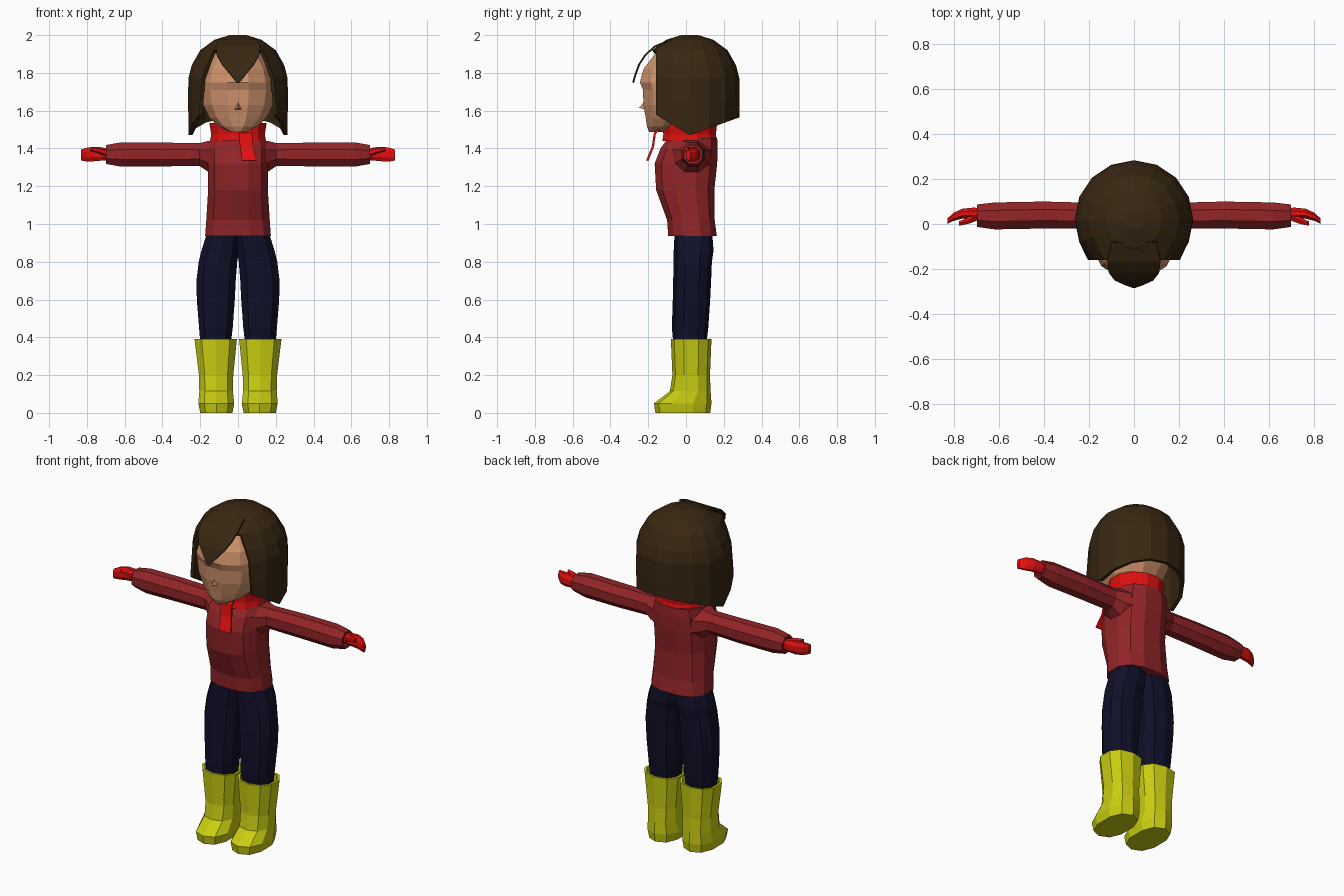
import bpy, bmesh, math
from mathutils import Vector


def material(name, rgb):
    m = bpy.data.materials.new(name)
    m.diffuse_color = (*rgb, 1)
    return m


SKIN = material("skin", (0.62, 0.29, 0.145))
HAIR = material("dark_brown", (0.040, 0.020, 0.006))
KNIT = material("dark_red", (0.29, 0.018, 0.021))
RED = material("bright_red", (0.75, 0.005, 0.005))
NAVY = material("navy", (0.005, 0.005, 0.022))
YELLOW = material("yellow", (0.58, 0.61, 0.005))


def finish(name, bm, mat, mirror=False, thick=0, offset=-1):
    bmesh.ops.recalc_face_normals(bm, faces=bm.faces[:])
    me = bpy.data.meshes.new(name)
    bm.to_mesh(me)
    bm.free()
    me.materials.append(mat)
    ob = bpy.data.objects.new(name, me)
    bpy.context.collection.objects.link(ob)
    if mirror:
        mod = ob.modifiers.new("mirror", 'MIRROR')
        mod.use_mirror_merge = False
    if thick:
        mod = ob.modifiers.new("thickness", 'SOLIDIFY')
        mod.thickness = thick
        mod.offset = offset
    return ob


def outline(n, p):
    """Unit superellipse scaled so it touches -1 and 1 on both axes."""
    pts = []
    for i in range(n):
        a = 2 * math.pi * (i + 0.5) / n
        c, s = math.cos(a), math.sin(a)
        pts.append((math.copysign(abs(c) ** p, c), math.copysign(abs(s) ** p, s)))
    mx = max(abs(u) for u, v in pts)
    my = max(abs(v) for u, v in pts)
    return [(u / mx, v / my) for u, v in pts]


def loft(name, rings, mat, mirror=False, cap=True):
    bm = bmesh.new()
    rows = [[bm.verts.new(p) for p in r] for r in rings]
    n = len(rows[0])
    for a, b in zip(rows, rows[1:]):
        for i in range(n):
            j = (i + 1) % n
            bm.faces.new((a[i], a[j], b[j], b[i]))
    if cap:
        bm.faces.new(rows[0])
        bm.faces.new(rows[-1])
    return finish(name, bm, mat, mirror)


def upright(sections, n=12, p=0.85):
    """Rings from (z, x0, x1, y0, y1)."""
    o = outline(n, p)
    return [[Vector(((x0 + x1) / 2 + u * (x1 - x0) / 2,
                     (y0 + y1) / 2 + v * (y1 - y0) / 2, z)) for u, v in o]
            for z, x0, x1, y0, y1 in sections]


def sideways(sections, n=8, p=1.0):
    """Rings from (x, cy, cz, ry, rz)."""
    o = outline(n, p)
    return [[Vector((x, cy + u * ry, cz + v * rz)) for u, v in o]
            for x, cy, cz, ry, rz in sections]


def centred(sections):
    return [(z, -r, r, y0, y1) for z, r, y0, y1 in sections]


# Boots with a hollow rim
loft("boots", upright([
    (0, 0.03, 0.20, -0.162, 0.128), (0.05, 0.02, 0.21, -0.17, 0.135),
    (0.115, 0.027, 0.205, -0.085, 0.13), (0.20, 0.025, 0.207, -0.072, 0.127),
    (0.39, 0.006, 0.230, -0.08, 0.135), (0.39, 0.02, 0.216, -0.067, 0.122),
    (0.34, 0.025, 0.21, -0.062, 0.117)], 10), YELLOW, True)

# Trousers
loft("trouser_legs", upright([
    (0.33, 0.04, 0.198, -0.058, 0.10), (0.40, 0.034, 0.202, -0.07, 0.112),
    (0.45, 0.028, 0.206, -0.075, 0.118), (0.60, 0.017, 0.218, -0.07, 0.128),
    (0.70, 0.012, 0.22, -0.068, 0.133), (0.80, 0.004, 0.208, -0.065, 0.137),
    (0.86, -0.005, 0.193, -0.065, 0.146), (0.96, -0.01, 0.162, -0.06, 0.138)], 10), NAVY, True)

# Sweater body and sleeves
loft("sweater_body", upright(centred([
    (0.937, 0.174, -0.094, 0.163), (1.02, 0.168, -0.10, 0.152),
    (1.18, 0.158, -0.158, 0.15), (1.32, 0.158, -0.166, 0.165),
    (1.40, 0.158, -0.135, 0.168), (1.455, 0.145, -0.095, 0.165)]), 12, 0.8), KNIT)
loft("sleeves", sideways([
    (0.11, 0.02, 1.355, 0.115, 0.09), (0.155, 0.028, 1.357, 0.09, 0.083),
    (0.205, 0.037, 1.368, 0.058, 0.06), (0.40, 0.04, 1.368, 0.06, 0.063),
    (0.62, 0.036, 1.368, 0.06, 0.064), (0.70, 0.037, 1.368, 0.05, 0.05),
    (0.70, 0.037, 1.368, 0.038, 0.038), (0.67, 0.037, 1.368, 0.036, 0.036)]), KNIT, True)

# Hands: mitten and thumb
loft("hands", sideways([
    (0.66, 0.045, 1.368, 0.024, 0.028), (0.715, 0.048, 1.37, 0.025, 0.034),
    (0.765, 0.046, 1.37, 0.022, 0.038), (0.805, 0.032, 1.367, 0.018, 0.036),
    (0.832, 0.012, 1.365, 0.012, 0.028)]), RED, True)
loft("thumbs", sideways([
    (0.70, 0.035, 1.378, 0.02, 0.022), (0.74, 0.015, 1.392, 0.015, 0.017),
    (0.78, 0.002, 1.397, 0.01, 0.011)], 6), RED, True)

# Scarf collar and hanging end
loft("scarf_collar", upright(centred([
    (1.45, 0.10, -0.08, 0.11), (1.44, 0.148, -0.125, 0.165),
    (1.475, 0.142, -0.12, 0.158), (1.535, 0.152, -0.125, 0.165),
    (1.53, 0.125, -0.10, 0.135), (1.47, 0.095, -0.07, 0.11)]), 12, 1.0), RED, cap=False)


def strip(name, rows, mat, thick):
    """Sheet from rows (y, z, x values...)."""
    bm = bmesh.new()
    vs = [[bm.verts.new((x, y, z)) for x in xs] for y, z, *xs in rows]
    for a, b in zip(vs, vs[1:]):
        for i in range(len(a) - 1):
            bm.faces.new((a[i], a[i + 1], b[i + 1], b[i]))
    return finish(name, bm, mat, False, thick, 0)


strip("scarf_end", [(-0.13, 1.515, 0.0, 0.07), (-0.165, 1.48, 0.005, 0.075),
                    (-0.175, 1.41, 0.01, 0.08), (-0.205, 1.335, 0.022, 0.098)], RED, 0.012)

# Neck, head and nose
loft("neck", upright(centred([(1.42, 0.085, -0.06, 0.11), (1.60, 0.085, -0.06, 0.11)]), 10, 1.0), SKIN)
loft("head", upright(centred([
    (1.488, 0.045, -0.195, -0.11), (1.515, 0.10, -0.207, 0.02),
    (1.56, 0.15, -0.213, 0.12), (1.63, 0.186, -0.225, 0.17),
    (1.71, 0.20, -0.228, 0.19), (1.75, 0.197, -0.244, 0.20),
    (1.82, 0.180, -0.225, 0.19), (1.90, 0.125, -0.165, 0.15),
    (1.94, 0.05, -0.07, 0.07)]), 12, 0.95), SKIN)
bm = bmesh.new()
nose = [bm.verts.new(p) for p in ((-0.022, -0.215, 1.605), (0.022, -0.215, 1.605),
                                  (0, -0.22, 1.65), (0, -0.248, 1.615))]
for f in ((0, 1, 2), (0, 1, 3), (1, 2, 3), (2, 0, 3)):
    bm.faces.new([nose[i] for i in f])
finish("nose", bm, SKIN)

# Hair: closed crown, with curtains round the sides and back
bm = bmesh.new()
N, CY, FRONT = 16, 0.02, 12


def hair_point(i, r, z, edge_x):
    a = 2 * math.pi * i / N
    x, y = r * math.cos(a), CY + r * math.sin(a)
    if abs(i - FRONT) == 2 and edge_x:          # straight front edges
        x, y = math.copysign(edge_x, x), -0.16
    if z is None:                               # hem dips beside the face
        z = 1.47 + max(0.36 * (y - 0.02), -0.6 * (y - 0.02))
    return bm.verts.new((x, y, z))


rows = []
for r, z, edge in ((0.045, 2.0, 0), (0.125, 1.975, 0), (0.2, 1.92, 0.13),
                   (0.245, 1.84, 0.165), (0.263, 1.77, 0.19), (0.264, 1.65, 0.20),
                   (0.262, None, 0.205)):
    open_front = r > 0.21
    rows.append([None if open_front and abs(i - FRONT) < 2 else hair_point(i, r, z, edge)
                 for i in range(N)])
bm.faces.new(rows[0])
for a, b in zip(rows, rows[1:]):
    for i in range(N):
        q = (a[i], a[(i + 1) % N], b[(i + 1) % N], b[i])
        if None not in q:
            bm.faces.new(q)
finish("hair", bm, HAIR, False, 0.02)

# Pointed fringe over the forehead
strip("fringe", [(-0.08, 1.975, -0.10, 0, 0.10), (-0.165, 1.94, -0.118, 0, 0.118),
                 (-0.215, 1.895, -0.112, 0, 0.112), (-0.248, 1.845, -0.085, 0, 0.085),
                 (-0.268, 1.79, -0.04, 0, 0.04), (-0.28, 1.748, -0.006, 0, 0.006)], HAIR, 0.01)
